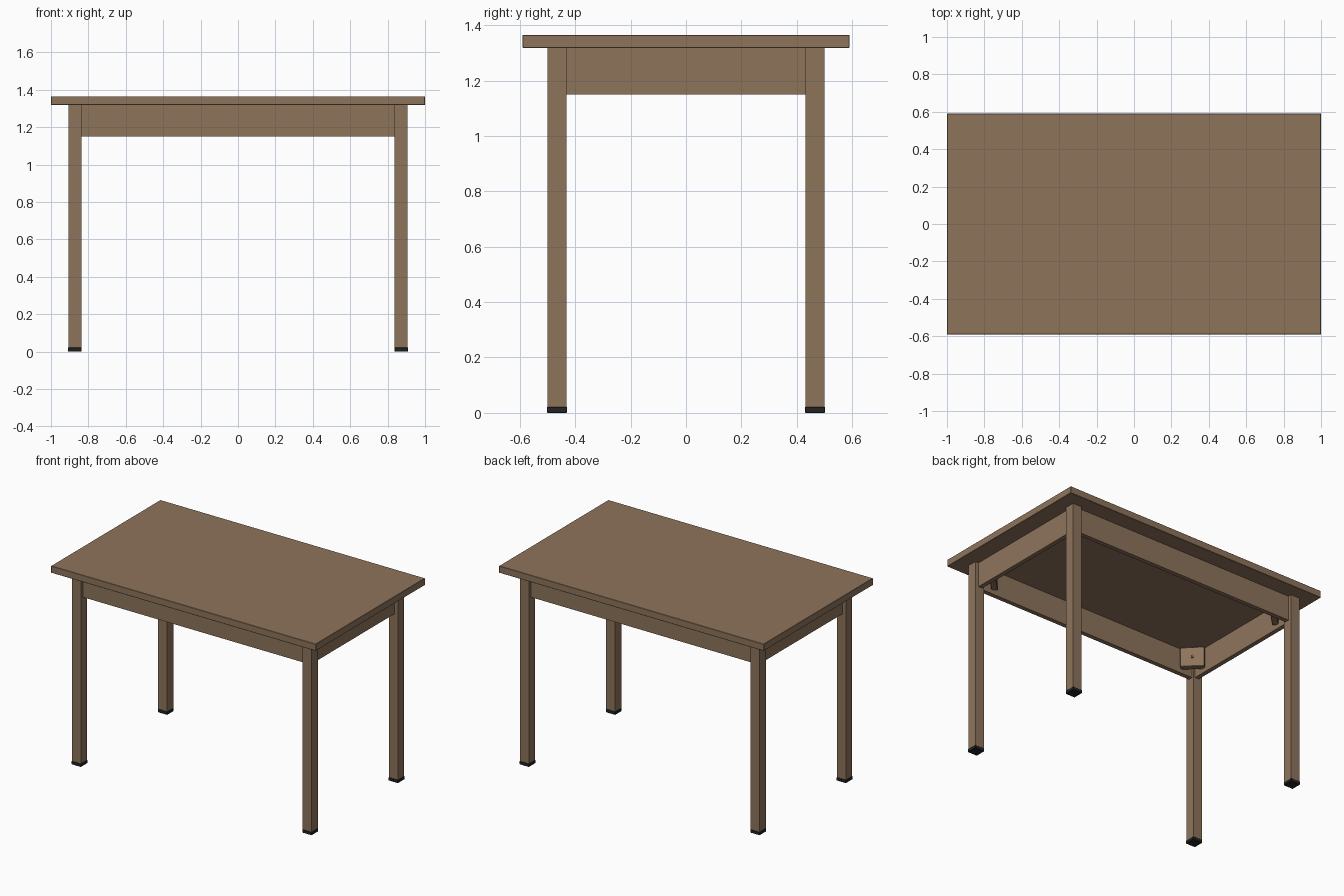
import bpy, bmesh, math
from mathutils import Matrix

if "Cube" in bpy.data.objects:
    bpy.data.objects.remove(bpy.data.objects["Cube"])


def material(name, rgb):
    m = bpy.data.materials.new(name)
    m.diffuse_color = (*rgb, 1)
    m.use_nodes = True
    m.node_tree.nodes["Principled BSDF"].inputs["Base Color"].default_value = m.diffuse_color
    return m


wood = material("brown wood", (0.27, 0.175, 0.105))
rubber = material("black rubber", (0.018, 0.017, 0.017))


def finish(name, bm, mat, bevel=0):
    me = bpy.data.meshes.new(name)
    bm.to_mesh(me)
    bm.free()
    me.materials.append(mat)
    ob = bpy.data.objects.new(name, me)
    bpy.context.collection.objects.link(ob)
    if bevel:
        mod = ob.modifiers.new("soft edge", 'BEVEL')
        mod.width = bevel
        mod.segments = 1
    return ob


def box(name, centre, size, mat, angle=0, bevel=0):
    bm = bmesh.new()
    bmesh.ops.create_cube(bm, size=1, matrix=Matrix.Translation(centre)
                          @ Matrix.Rotation(angle, 4, 'Z')
                          @ Matrix.Diagonal((*size, 1)))
    return finish(name, bm, mat, bevel)


LX, LY, LEG = 0.872, 0.466, 0.068   # leg centres and thickness
TOP = 1.318                         # underside of the table top

# Table top
box("table_top", (0, 0, (TOP + 1.365) / 2), (2, 1.18, 1.365 - TOP), wood, bevel=0.002)

# Aprons, set slightly back from the leg faces
for s, side in ((-1, "front"), (1, "back")):
    box(side + "_apron", (0, s * 0.46, (1.15 + TOP) / 2), (2 * LX - LEG, 0.03, TOP - 1.15), wood)
for s, side in ((-1, "left"), (1, "right")):
    box(side + "_apron", (s * 0.866, 0, (1.15 + TOP) / 2), (0.03, 2 * LY - LEG, TOP - 1.15), wood)

for sx, xn in ((-1, "left"), (1, "right")):
    for sy, yn in ((-1, "front"), (1, "back")):
        tag = yn + "_" + xn
        # Leg and foot pad
        box(tag + "_leg", (sx * LX, sy * LY, (0.02 + TOP) / 2), (LEG, LEG, TOP - 0.02), wood)
        box(tag + "_foot", (sx * LX, sy * LY, 0.011), (LEG + 0.004, LEG + 0.004, 0.022),
            rubber, bevel=0.002)
        # Diagonal corner brace
        a = math.atan2(-sy, -sx)
        ca, sa = math.cos(a), math.sin(a)
        d = 0.108
        box(tag + "_brace", (sx * LX + ca * d, sy * LY + sa * d, 1.247), (0.04, 0.15, 0.135),
            wood, angle=a, bevel=0.003)
        # Bolt head on the brace
        bm = bmesh.new()
        d += 0.022
        bmesh.ops.create_cone(bm, cap_ends=True, segments=12, radius1=0.009, radius2=0.009,
                              depth=0.012,
                              matrix=Matrix.Translation((sx * LX + ca * d, sy * LY + sa * d, 1.247))
                              @ Matrix.Rotation(a, 4, 'Z') @ Matrix.Rotation(math.pi / 2, 4, 'Y'))
        finish(tag + "_bolt", bm, wood)
